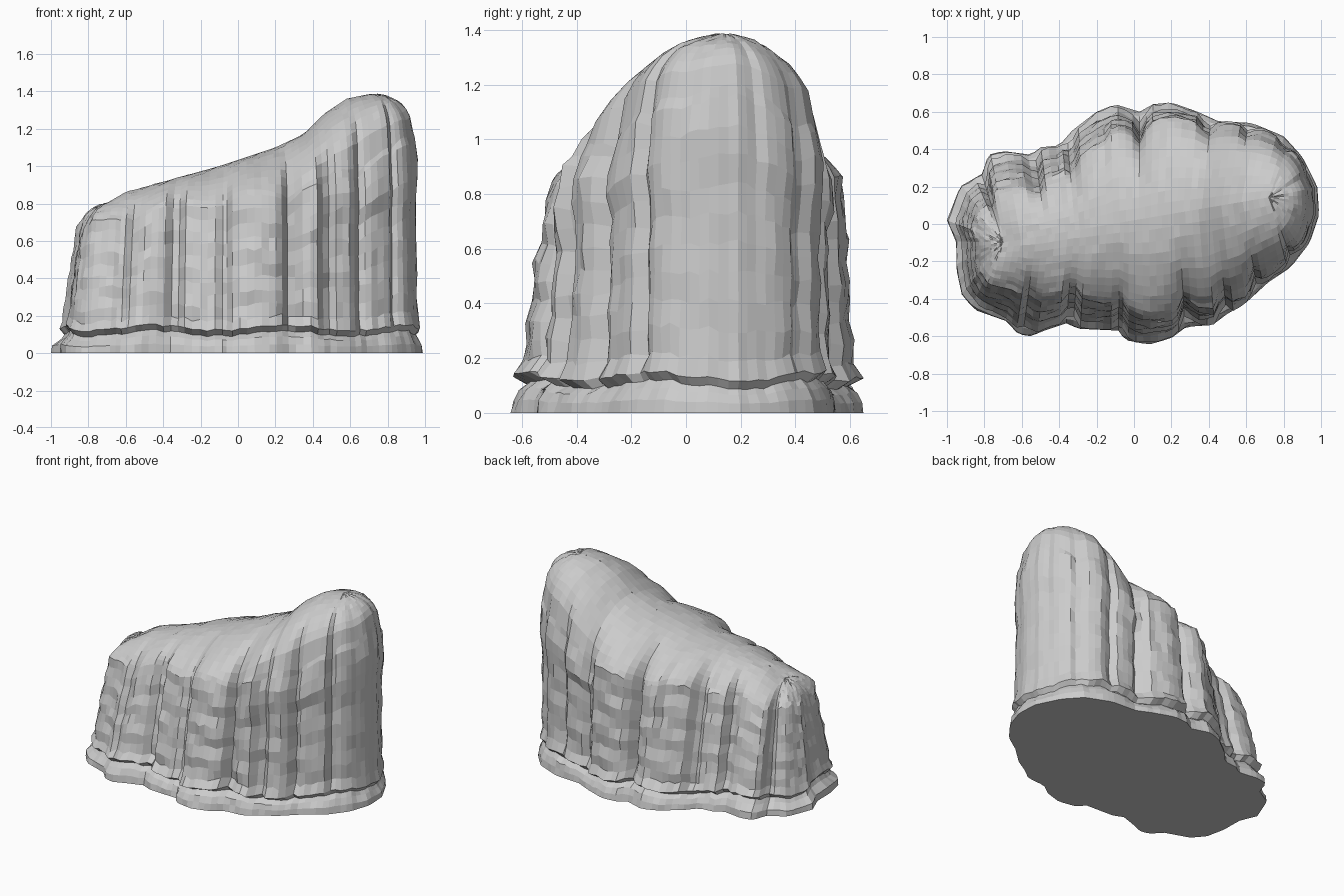
import bpy
import bmesh
import math
import random
from mathutils import Vector

random.seed(4)

default_cube = bpy.data.objects.get("Cube")
if default_cube:
    bpy.data.objects.remove(default_cube, do_unlink=True)

COLUMNS = 132

# Footprint of the rock on the ground, counter-clockwise
FOOTPRINT = [
    (-1, .02), (-.95, -.1), (-.95, -.24), (-.92, -.38), (-.85, -.46), (-.68, -.52),
    (-.62, -.59), (-.55, -.6), (-.48, -.57), (-.36, -.53), (-.3, -.56), (-.08, -.57),
    (-.05, -.62), (.08, -.645), (.2, -.61), (.28, -.55), (.42, -.54), (.5, -.48),
    (.6, -.42), (.72, -.31), (.84, -.23), (.94, -.1), (.99, .05), (.98, .2),
    (.9, .36), (.8, .47), (.63, .54), (.45, .55), (.34, .6), (.2, .65), (.1, .64),
    (.03, .6), (-.1, .64), (-.2, .6), (-.33, .5), (-.4, .42), (-.5, .41),
    (-.55, .37), (-.7, .39), (-.78, .37), (-.81, .27), (-.93, .2)]

# Vertical cracks that divide the cliff into slabs
CRACKS = [(-.58, -.58), (-.34, -.54), (-.05, -.58), (.28, -.55), (.48, -.49),
          (.66, -.36), (.86, -.21), (.82, .46), (.62, .54), (.4, .57), (.03, .6),
          (-.34, .48), (-.54, .38), (-.8, .28)]

# Height along the length: crest of the ramp and dome, and edge of the cliff
CREST = [(-.7, .8), (-.6, .86), (-.1, 1), (.2, 1.1), (.35, 1.17), (.46, 1.28),
         (.58, 1.36), (.7, 1.385)]
EDGE = [(-1, .69), (-.6, .75), (-.3, .82), (.3, .88), (.6, .99), (.85, 1.1), (1, 1.2)]

# Spread of the cliff about the crest, at its foot and at its edge
FOOT_SCALE = [(-1, .8), (-.85, .87), (-.6, .93), (.6, .95), (1, .89)]
EDGE_SCALE = [(-1, .53), (-.6, .6), (-.3, .69), (0, .75), (.25, .82), (.6, .87), (1, .83)]

# Roundness of the top: gentle on the ramp, full on the dome
ROUNDING = [(-.9, .9), (.1, .95), (.45, .7), (.7, .45)]


def lookup(table, x):
    """Piecewise linear interpolation in a table."""
    if x <= table[0][0]:
        return table[0][1]
    for (x0, v0), (x1, v1) in zip(table, table[1:]):
        if x <= x1:
            return v0 + (v1 - v0) * (x - x0) / (x1 - x0)
    return table[-1][1]


def resample(points, count):
    """Spread points evenly along a closed outline."""
    corners = [Vector(p) for p in points]
    edges = list(zip(corners, corners[1:] + corners[:1]))
    total = sum((b - a).length for a, b in edges)
    result = []
    for i in range(count):
        distance = total * i / count
        for a, b in edges:
            length = (b - a).length
            if distance <= length:
                result.append(a.lerp(b, distance / length))
                break
            distance -= length
    return result


def crest_point(p):
    """Point on the crest line that a column of the cliff rises to."""
    x = max(-.7, min(.72, p.x * .88))
    return Vector((x, .02 + .17 * x, lookup(CREST, x)))


def crack_depth(p):
    nearest = min((p - Vector(c)).length for c in CRACKS)
    return math.exp(-(nearest / .034) ** 2)


def edge_scale(p):
    """The back of the cliff leans in less than the front."""
    back = .06 if p.y > .3 and p.x > -.15 else 0
    return lookup(EDGE_SCALE, p.x) + back


def jitter(amount):
    return random.uniform(-amount, amount)


outline = resample(FOOTPRINT, COLUMNS)
crests = [crest_point(p) for p in outline]
cracks = [crack_depth(p) for p in outline]
tops = [edge_scale(p) for p in outline]
feet = [lookup(FOOT_SCALE, p.x) for p in outline]
edges = [lookup(EDGE, p.x) + .02 * math.sin(i * .55) - .03 * cracks[i]
         for i, p in enumerate(outline)]
notches = [.105 + .015 * math.sin(i * .33) + jitter(.008) for i in range(COLUMNS)]
rings = []


def add_ring(shape):
    """Add one loop of points; shape gives scale and height for a column."""
    ring = []
    for i, p in enumerate(outline):
        scale, height = shape(i)
        centre = crests[i]
        ring.append((centre.x + (p.x - centre.x) * scale,
                     centre.y + (p.y - centre.y) * scale, height))
    rings.append(ring)


# Skirt around the foot, with an undercut below the slabs
add_ring(lambda i: (1, 0))
add_ring(lambda i: (.985 + jitter(.012), notches[i] * .4))
add_ring(lambda i: (feet[i] + .01 + jitter(.012), notches[i] * .75))
add_ring(lambda i: (feet[i] - .04 - .04 * cracks[i], notches[i]))
add_ring(lambda i: (feet[i] + .05 - .1 * cracks[i] + jitter(.012), notches[i] + .03))

# Cliff of weathered slabs, with a ledge below the dome
WALL_STEPS = 10
for step in range(WALL_STEPS):
    t = (step + .6) / WALL_STEPS
    ledge = .06 * math.exp(-((t - .8) / .1) ** 2)

    def wall(i):
        start = notches[i] + .04
        bulge = .013 * math.sin(step * 2.3 + i * .4)
        if outline[i].x > .4:
            bulge += ledge
        scale = feet[i] + (tops[i] - feet[i]) * t ** 1.2 + bulge
        height = start + (edges[i] - start) * t
        return scale - .12 * cracks[i] + jitter(.012), height + jitter(.01)
    add_ring(wall)

# Ramp on the left rising to the rounded dome on the right
CAP_STEPS = 9
for step in range(CAP_STEPS + 1):
    s = (step / CAP_STEPS) ** 1.2

    def cap(i):
        fade = (1 - s) ** 3
        start = tops[i] - .03 - .08 * cracks[i] * fade
        dome = (1 - (1 - s) ** 2) ** lookup(ROUNDING, outline[i].x)
        rough = 0 if step == CAP_STEPS else jitter(.004)
        return start * (1 - s), edges[i] + (crests[i].z - edges[i]) * dome + rough
    add_ring(cap)

# Join the loops into one faceted shell with a flat underside
bm = bmesh.new()
loops = [[bm.verts.new(co) for co in ring] for ring in rings]
for low, high in zip(loops, loops[1:]):
    for i in range(COLUMNS):
        j = (i + 1) % COLUMNS
        bm.faces.new((low[i], low[j], high[j], high[i]))
bm.faces.new(list(reversed(loops[0])))
bmesh.ops.remove_doubles(bm, verts=bm.verts, dist=.0005)
bmesh.ops.recalc_face_normals(bm, faces=bm.faces)

mesh = bpy.data.meshes.new("cliff_rock")
bm.to_mesh(mesh)
bm.free()
rock = bpy.data.objects.new("cliff_rock", mesh)
bpy.context.collection.objects.link(rock)

# Plain stone colour
stone = bpy.data.materials.new("stone_grey")
stone.use_nodes = True
colour = (.6, .6, .6, 1)
stone.diffuse_color = colour
stone.node_tree.nodes["Principled BSDF"].inputs["Base Color"].default_value = colour
mesh.materials.append(stone)
